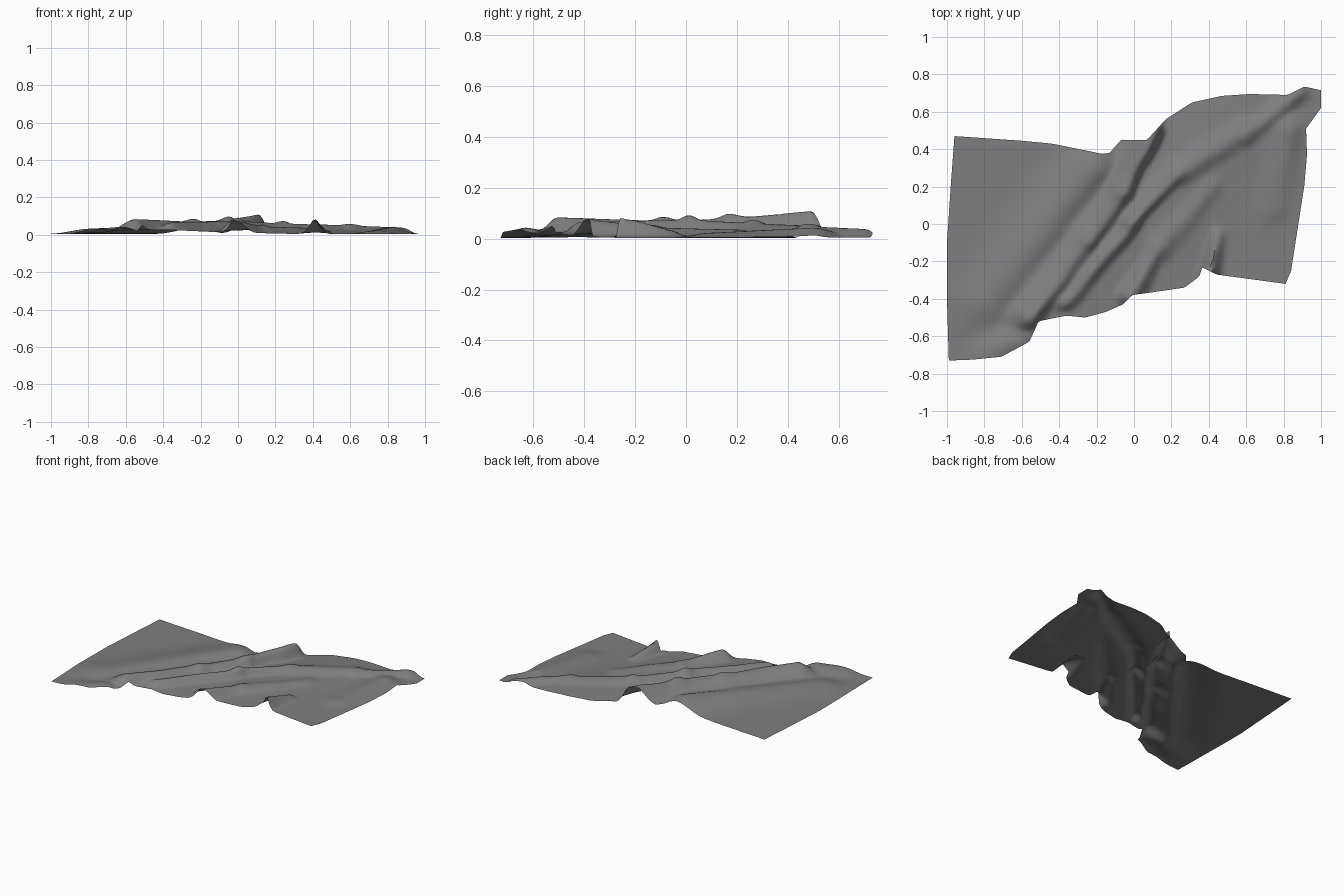
import bpy
import bmesh
import math
from mathutils import Vector, noise

default_cube = bpy.data.objects.get("Cube")
if default_cube:
    bpy.data.objects.remove(default_cube, do_unlink=True)

# Outline of the sheet, one polyline per side, in hundredths of a unit
FRONT = [(-99, -73), (-86, -72.5), (-71, -71), (-56, -63), (-51, -52), (-36, -49),
         (-26, -50), (-15, -47), (-6, -43), (-1, -38), (10, -36.5), (27, -34),
         (35, -28), (36, -23), (44, -27), (81, -32)]
BACK = [(-96, 47), (-60, 44.5), (-44, 43), (-17, 37.5), (-13, 38), (-7, 45), (7, 45),
        (17, 56), (31, 65), (47, 68.5), (62, 69.5), (82, 69), (91, 73.5), (100, 71.5)]
RIGHT_SIDE = [(-99, -73), (-100, -40), (-100, -10), (-98, 20), (-96, 47)]
LEFT_SIDE = [(81, -32), (84, -25), (86, -12), (91, 20), (92.5, 37), (92, 51),
             (100, 62), (100, 71.5)]

# Folds: start, end, start height, end height, width uphill, width downhill
FOLDS = [
    ((-78, -70), (-62, -63), 2.5, 4, 9, 8),
    ((-78, -42), (-22, 30), 3, 5.5, 14, 11),
    ((-55, -50), (-24, -9), 8, 6.5, 10, 6),
    ((-24, -9), (-5, 17), 6.5, 7.5, 10, 5),
    ((-5, 17), (11, 49), 7.5, 10.5, 9, 4.5),
    ((-36, -42), (0, 1), 6, 7, 7, 5),
    ((0, 1), (24, 27), 7, 5.5, 8, 4),
    ((24, 27), (60, 50), 5.5, 4.5, 9, 7),
    ((-2, -39), (13, -13), 7.5, 4, 6, 5),
    ((13, -13), (42, 20), 4, 3, 8, 7),
    ((60, 46), (88, 70), 4.5, 3.5, 6, 5),
    ((41, -25), (45, -6), 8, 3, 4.5, 4),
    ((75, 10), (83, 50), 2, 4, 11, 8),
    ((-40, -40), (50, 50), 2.5, 2.5, 28, 28),
]
COLUMNS, ROWS = 110, 70


def sample(path, count):
    """Evenly spaced points along a polyline."""
    points = [Vector(p) / 100 for p in path]
    spans = [(b - a).length for a, b in zip(points, points[1:])]
    result = []
    for i in range(count + 1):
        rest, k = sum(spans) * i / count, 0
        while k < len(spans) - 1 and rest > spans[k]:
            rest -= spans[k]
            k += 1
        result.append(points[k].lerp(points[k + 1], min(rest / spans[k], 1)))
    return result


def fold_height(point, fold):
    """Height of one rounded fold, steeper on its downhill side."""
    start, end, h0, h1, uphill, downhill = fold
    start, end = Vector(start) / 100, Vector(end) / 100
    along = end - start
    t = max(0, min(1, (point - start).dot(along) / along.length_squared))
    offset = point - (start + along * t)
    across = Vector((-along.y, along.x)).normalized()
    side = 0.5 + 0.5 * math.tanh(offset.dot(across) / 0.025)
    width = (downhill + (uphill - downhill) * side) / 100
    return (h0 + (h1 - h0) * t) / 100 * math.exp(-(offset.length / width) ** 2)


def sheet_height(point):
    """Blend the folds so that the tallest one dominates, with a loose wobble."""
    wobble = 0.01 * noise.noise((point.x * 5, point.y * 5, 0))
    bent = point + Vector((wobble, -wobble))
    return 0.003 + sum(fold_height(bent, f) ** 3 for f in FOLDS) ** (1 / 3)


# Cloth sheet: a patch filled between the four outline sides
front, back = sample(FRONT, COLUMNS), sample(BACK, COLUMNS)
right, left = sample(RIGHT_SIDE, ROWS), sample(LEFT_SIDE, ROWS)
bm = bmesh.new()
grid = []
for j in range(ROWS + 1):
    v = j / ROWS
    row = []
    for i in range(COLUMNS + 1):
        u = i / COLUMNS
        corners = (front[0].lerp(front[-1], u)).lerp(back[0].lerp(back[-1], u), v)
        p = front[i].lerp(back[i], v) + right[j].lerp(left[j], u) - corners
        row.append(bm.verts.new((p.x, p.y, sheet_height(p))))
    grid.append(row)
for lower, upper in zip(grid, grid[1:]):
    for i in range(COLUMNS):
        bm.faces.new((lower[i], lower[i + 1], upper[i + 1], upper[i]))

mesh = bpy.data.meshes.new("cloth_sheet")
bm.to_mesh(mesh)
bm.free()
cloth = bpy.data.objects.new("cloth_sheet", mesh)
bpy.context.collection.objects.link(cloth)

# Plain grey fabric
grey = bpy.data.materials.new("grey_fabric")
grey.use_nodes = True
colour = (0.21, 0.21, 0.21, 1)
grey.diffuse_color = colour
grey.node_tree.nodes["Principled BSDF"].inputs["Base Color"].default_value = colour
mesh.materials.append(grey)

# Soft shading across the folds
bpy.context.view_layer.objects.active = cloth
cloth.select_set(True)
bpy.ops.object.shade_smooth_by_angle(angle=math.radians(50))
